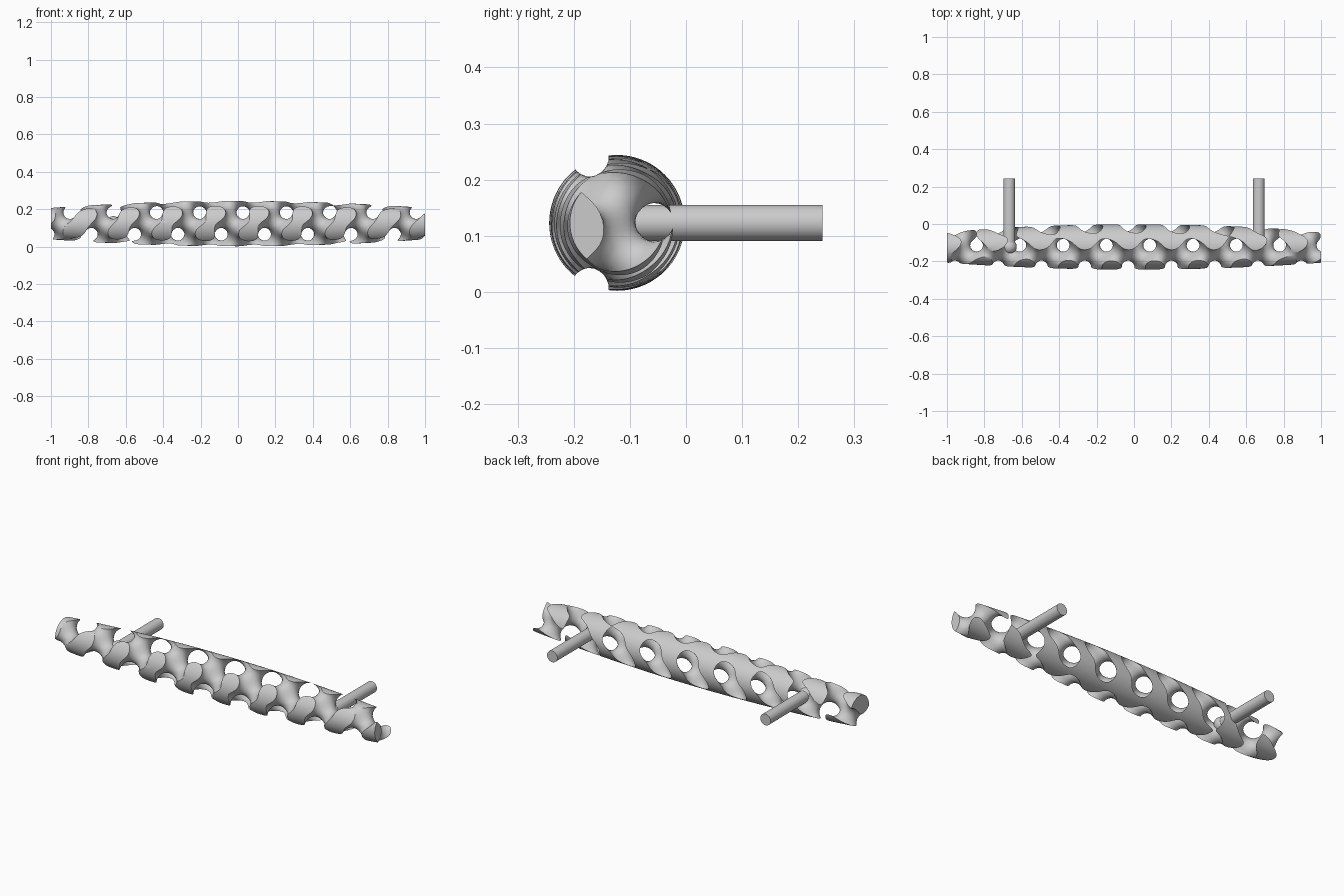
import bpy, bmesh, math
from math import sin, cos, pi
from mathutils import Vector

if "Cube" in bpy.data.objects:
    bpy.data.objects.remove(bpy.data.objects["Cube"])

CY, CZ = -0.123, 0.123               # axis of the bar
L = 0.2315                           # lattice period
K = 2 * pi / L
X0, Y0, Z0, T = 0.142, -0.114, 0.124, 0.2


def field(p):
    x, y, z = K * (p.x - X0), K * (p.y - Y0), K * (p.z - Z0)
    return sin(x) * cos(y) - sin(y) * cos(z) + sin(z) * cos(x) - T


def gradient(p):
    x, y, z = K * (p.x - X0), K * (p.y - Y0), K * (p.z - Z0)
    return K * Vector((cos(x) * cos(y) - sin(z) * sin(x),
                       -sin(x) * sin(y) - cos(y) * cos(z),
                       sin(y) * sin(z) + cos(z) * cos(x)))


def finish(name, bm, angle=40):
    bmesh.ops.recalc_face_normals(bm, faces=bm.faces)
    me = bpy.data.meshes.new(name)
    bm.to_mesh(me)
    bm.free()
    ob = bpy.data.objects.new(name, me)
    bpy.context.collection.objects.link(ob)
    smooth(ob, angle)
    return ob


def smooth(ob, angle):
    bpy.ops.object.select_all(action='DESELECT')
    ob.select_set(True)
    bpy.context.view_layer.objects.active = ob
    bpy.ops.object.shade_smooth_by_angle(angle=math.radians(angle))


# Gyroid lattice block, meshed with surface nets
H = L / 20
N = (184, 27, 27)
org = Vector((-H * (N[0] - 1) / 2, CY - H * (N[1] - 1) / 2, CZ - H * (N[2] - 1) / 2))
val = {}
for i in range(N[0]):
    for j in range(N[1]):
        for k in range(N[2]):
            edge = i in (0, N[0] - 1) or j in (0, N[1] - 1) or k in (0, N[2] - 1)
            val[i, j, k] = -1.0 if edge else field(org + H * Vector((i, j, k)))

bm = bmesh.new()
cells = {}
corners = [(a, b, c) for a in (0, 1) for b in (0, 1) for c in (0, 1)]
edges = [(p, q) for p in corners for q in corners
         if p < q and sum(abs(u - v) for u, v in zip(p, q)) == 1]


def cell_vert(c):
    if c not in cells:
        pts = []
        for p, q in edges:
            a = val[c[0] + p[0], c[1] + p[1], c[2] + p[2]]
            b = val[c[0] + q[0], c[1] + q[1], c[2] + q[2]]
            if (a > 0) != (b > 0):
                pts.append(Vector(p).lerp(Vector(q), a / (a - b)))
        co = org + H * (Vector(c) + sum(pts, Vector()) / len(pts))
        # pull the point onto the true surface, except on the block's outer skin
        if all(1 <= c[n] < N[n] - 2 for n in range(3)):
            for _ in range(2):
                g = gradient(co)
                step = g * (field(co) / max(g.length_squared, 1))
                if step.length < H / 2:
                    co = co - step
        cells[c] = bm.verts.new(co)
    return cells[c]


for (i, j, k), a in val.items():
    for ax in range(3):
        nxt = [i, j, k]
        nxt[ax] += 1
        b = val.get(tuple(nxt))
        if b is None or (a > 0) == (b > 0):
            continue
        u, v = (ax + 1) % 3, (ax + 2) % 3
        ring = []
        for du, dv in ((0, 0), (1, 0), (1, 1), (0, 1)):
            c = [i, j, k]
            c[u] -= du
            c[v] -= dv
            ring.append(cell_vert(tuple(c)))
        bm.faces.new(ring if a < 0 else ring[::-1])
lattice = finish("lattice_bar", bm)

# Barrel-shaped envelope that trims the lattice
bm = bmesh.new()
SEG, ROWS = 72, 32
rings = []
for r in range(ROWS + 1):
    x = -1 + 2 * r / ROWS
    rad = 0.121 - 0.037 * x * x
    rings.append([bm.verts.new((x, CY + rad * cos(2 * pi * s / SEG), CZ + rad * sin(2 * pi * s / SEG)))
                  for s in range(SEG)])
for r0, r1 in zip(rings, rings[1:]):
    for s in range(SEG):
        t = (s + 1) % SEG
        bm.faces.new((r0[s], r0[t], r1[t], r1[s]))
bm.faces.new(rings[0])
bm.faces.new(rings[-1])
envelope = finish("envelope_cutter", bm)
envelope.hide_render = True

bpy.context.view_layer.objects.active = lattice
mod = lattice.modifiers.new("trim", 'BOOLEAN')
mod.operation = 'INTERSECT'
mod.solver = 'EXACT'
mod.object = envelope
bpy.ops.object.modifier_apply(modifier=mod.name)
bpy.data.objects.remove(envelope)
smooth(lattice, 40)

# Mounting pegs with a ball at the inner end
for side, x in (("left", -0.667), ("right", 0.667)):
    bpy.ops.mesh.primitive_cylinder_add(vertices=48, radius=0.032, depth=0.365,
                                        location=(x, 0.0605, CZ), rotation=(pi / 2, 0, 0))
    peg = bpy.context.object
    peg.name = side + "_peg"
    smooth(peg, 40)
    bpy.ops.mesh.primitive_uv_sphere_add(segments=40, ring_count=20, radius=0.04,
                                         location=(x, -0.122, CZ))
    ball = bpy.context.object
    ball.name = side + "_peg_ball"
    smooth(ball, 40)
